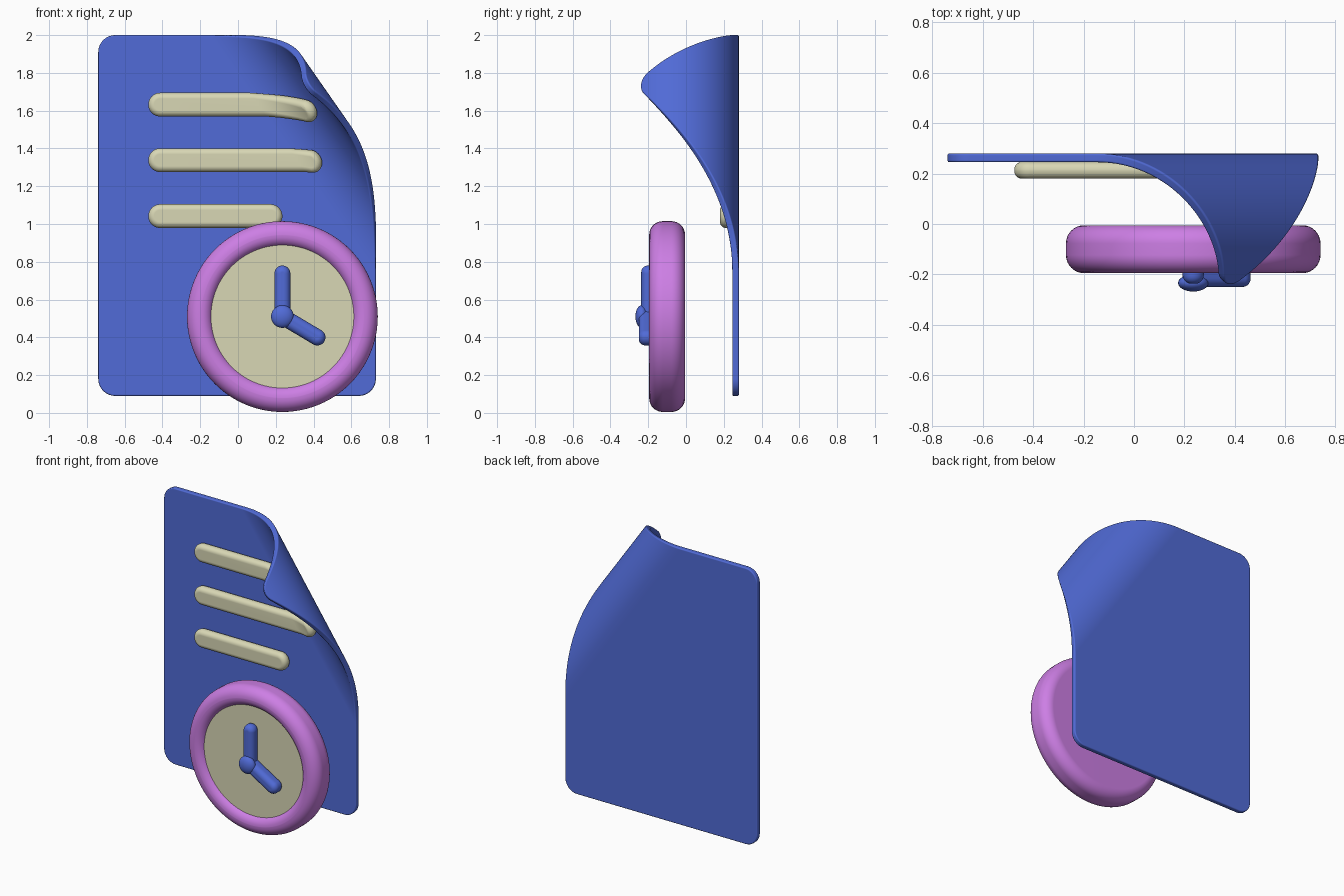
import bpy, bmesh
from math import sin, cos, pi, radians, atan2
from mathutils import Vector, Matrix

if "Cube" in bpy.data.objects:
    bpy.data.objects.remove(bpy.data.objects["Cube"])


def material(name, rgb):
    m = bpy.data.materials.new(name)
    m.use_nodes = True
    m.diffuse_color = (*rgb, 1)
    m.node_tree.nodes["Principled BSDF"].inputs["Base Color"].default_value = (*rgb, 1)
    return m


BLUE = material("blue", (0.082, 0.147, 0.68))
PINK = material("orchid pink", (0.61, 0.21, 0.78))
CREAM = material("cream", (0.69, 0.68, 0.46))

# Page curl: a cylinder rolling from a diagonal crease
CURL_N = Vector((0.82, 0, 0.572)).normalized()
CURL_START = Vector((-0.15, 0.262, 2))
CURL_R = 0.32
PAGE_Y = CURL_START.y


def curl(bm):
    """Cut strips parallel to the crease, then roll them forward."""
    for i in range(36):
        bmesh.ops.bisect_plane(bm, geom=bm.verts[:] + bm.edges[:] + bm.faces[:], dist=1e-5,
                               plane_co=CURL_START + CURL_N * i * 0.021, plane_no=CURL_N)
    for v in bm.verts:
        s = (v.co - CURL_START).dot(CURL_N)
        if s > 0:
            r = CURL_R - (PAGE_Y - v.co.y)
            t = s / CURL_R
            v.co += CURL_N * (r * sin(t) - s)
            v.co.y = PAGE_Y - CURL_R + r * cos(t)


def finish(name, bm, mat, weighted=True):
    bmesh.ops.recalc_face_normals(bm, faces=bm.faces[:])
    me = bpy.data.meshes.new(name)
    bm.to_mesh(me)
    bm.free()
    me.materials.append(mat)
    ob = bpy.data.objects.new(name, me)
    bpy.context.collection.objects.link(ob)
    bpy.ops.object.select_all(action="DESELECT")
    ob.select_set(True)
    bpy.context.view_layer.objects.active = ob
    bpy.ops.object.shade_smooth_by_angle(angle=radians(40))
    if weighted:
        mod = ob.modifiers.new("Weighted normals", "WEIGHTED_NORMAL")
        mod.keep_sharp = True
    return ob


def plate(name, centres, radius, front, back, bevel, mat, curled=False):
    """Rounded slab: equal arcs round the given centres, listed counterclockwise."""
    n, pts = len(centres), []
    for i, (x, z) in enumerate(centres):
        px, pz = centres[i - 1]
        nx, nz = centres[(i + 1) % n]
        start = atan2(z - pz, x - px) - pi / 2
        sweep = (atan2(nz - z, nx - x) - pi / 2 - start) % (2 * pi)
        steps = round(sweep / pi * 20)
        for k in range(steps + 1):
            a = start + sweep * k / steps
            pts.append((x + radius * cos(a), front, z + radius * sin(a)))
    bm = bmesh.new()
    face = bm.faces.new([bm.verts.new(p) for p in pts])
    ext = bmesh.ops.extrude_face_region(bm, geom=[face], use_keep_orig=True)
    bmesh.ops.translate(bm, vec=(0, back - front, 0),
                        verts=[g for g in ext["geom"] if isinstance(g, bmesh.types.BMVert)])
    bmesh.ops.recalc_face_normals(bm, faces=bm.faces[:])
    rims = [e for e in bm.edges if abs(e.verts[0].co.y - e.verts[1].co.y) < 1e-6]
    bmesh.ops.bevel(bm, geom=rims, offset=bevel, segments=5, profile=0.5, affect="EDGES")
    if curled:
        curl(bm)
    return finish(name, bm, mat)


def lathe(name, profile, centre, mat):
    """Turn a (radius, y) profile about the y axis."""
    bm = bmesh.new()
    vs = [bm.verts.new((r, y, 0)) for r, y in profile]
    es = [bm.edges.new(pair) for pair in zip(vs, vs[1:])]
    bmesh.ops.spin(bm, geom=vs + es, cent=(0, 0, 0), axis=(0, 1, 0), angle=2 * pi, steps=96)
    bmesh.ops.remove_doubles(bm, verts=bm.verts[:], dist=1e-5)
    bmesh.ops.translate(bm, vec=centre, verts=bm.verts[:])
    return finish(name, bm, mat)


def arc(r, y, radius, a0, a1, steps=8):
    angles = [radians(a0 + (a1 - a0) * k / steps) for k in range(steps + 1)]
    return [(r + radius * cos(a), y + radius * sin(a)) for a in angles]


# Page with rounded corners and curled top corner
c = 0.09
left, right, low, high = -0.74 + c, 0.73 - c, 0.09 + c, 2 - c
plate("page", [(left, low), (right, low), (right, high), (left, high)],
      c, 0.245, 0.28, 0.008, BLUE, curled=True)

# Raised text bars, the upper ones following the curl
for name, z, end in (("top_bar", 1.632, 0.475), ("middle_bar", 1.338, 0.46), ("bottom_bar", 1.042, 0.235)):
    r = 0.063
    plate(name, [(-0.475 + r, z), (end - r, z)], r, 0.18, 0.247, 0.031, CREAM, curled=True)

# Clock body with rounded rim, closed at the back
CLOCK = Vector((0.235, 0, 0.51))
lathe("clock_rim", [(0, -0.005)] + arc(0.433, -0.077, 0.072, 90, 0)
      + arc(0.433, -0.123, 0.072, 0, -90) + arc(0.43, -0.135, 0.06, -90, -180)
      + [(0.37, -0.12), (0, -0.12)], CLOCK, PINK)
lathe("clock_face", [(0, -0.115), (0.385, -0.115), (0.385, -0.165), (0, -0.165)], CLOCK, CREAM)

# Clock hands and hub
cx, cz = CLOCK.x, CLOCK.z
plate("minute_hand", [(cx, cz), (cx, 0.738)], 0.042, -0.237, -0.16, 0.034, BLUE)
plate("hour_hand", [(cx, cz), (0.42, 0.4)], 0.043, -0.25, -0.16, 0.034, BLUE)
bm = bmesh.new()
bmesh.ops.create_uvsphere(bm, u_segments=32, v_segments=16, radius=1,
                          matrix=Matrix.Translation((cx, -0.234, cz)) @ Matrix.Diagonal((0.06, 0.034, 0.06, 1)))
finish("hand_hub", bm, BLUE, weighted=False)
